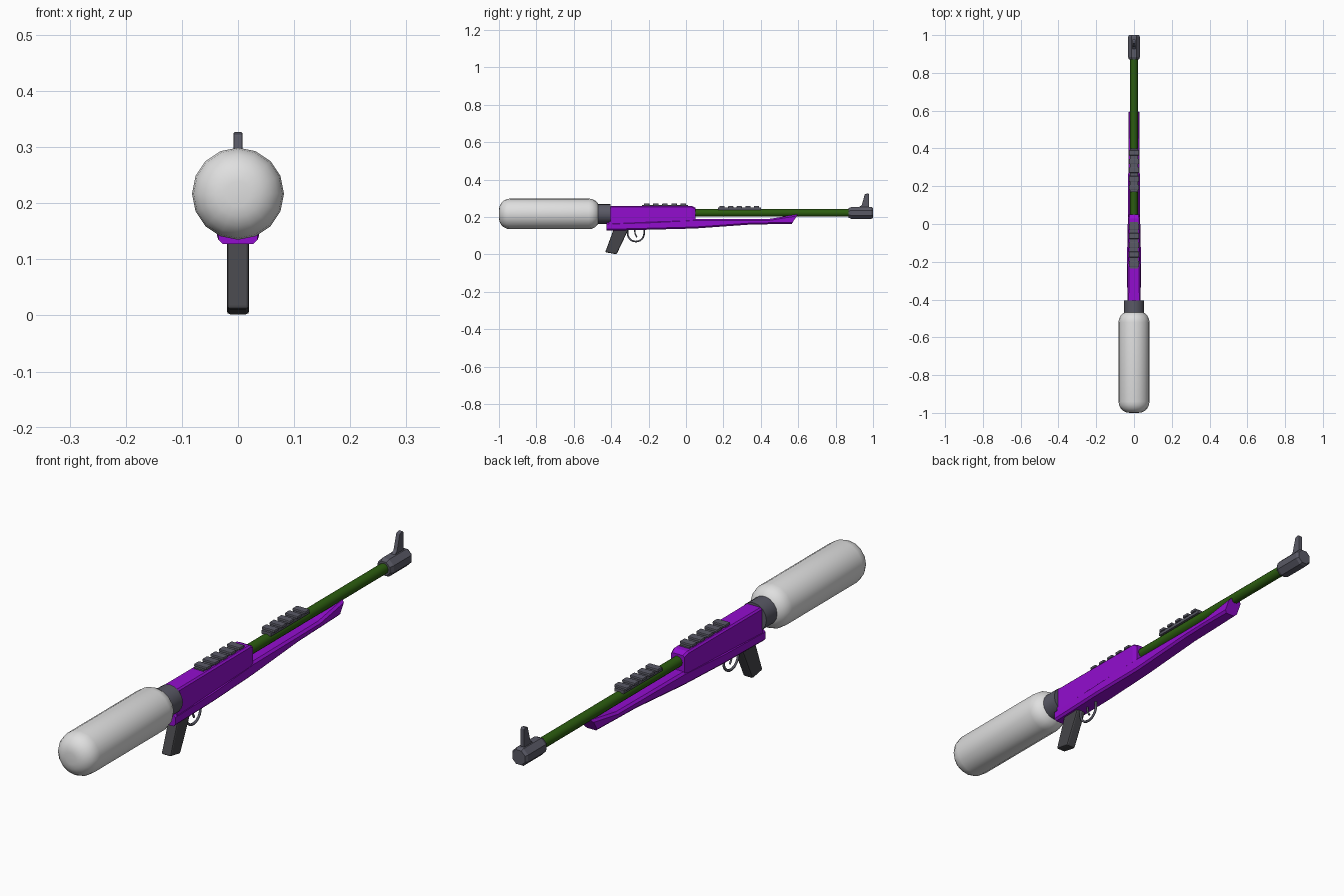
import bpy, bmesh, math
from mathutils import Vector

if "Cube" in bpy.data.objects:
    bpy.data.objects.remove(bpy.data.objects["Cube"])


def material(name, rgb):
    m = bpy.data.materials.new(name)
    m.use_nodes = True
    m.diffuse_color = (*rgb, 1)
    m.node_tree.nodes["Principled BSDF"].inputs["Base Color"].default_value = (*rgb, 1)
    return m


WHITE = material("tank white", (0.74, 0.74, 0.74))
PURPLE = material("purple", (0.29, 0.004, 0.62))
GREEN = material("dark green", (0.025, 0.11, 0.005))
STEEL = material("steel grey", (0.1, 0.1, 0.13))
DARK = material("grip grey", (0.06, 0.06, 0.067))


def loft(name, rings, mat, smooth=None):
    """Skin a series of closed rings and cap both ends."""
    bm = bmesh.new()
    loops = [[bm.verts.new(p) for p in ring] for ring in rings]
    for a, b in zip(loops, loops[1:]):
        for i in range(len(a)):
            j = (i + 1) % len(a)
            bm.faces.new((a[i], a[j], b[j], b[i]))
    bm.faces.new(loops[0])
    bm.faces.new(loops[-1])
    bmesh.ops.recalc_face_normals(bm, faces=bm.faces)
    mesh = bpy.data.meshes.new(name)
    bm.to_mesh(mesh)
    bm.free()
    ob = bpy.data.objects.new(name, mesh)
    bpy.context.collection.objects.link(ob)
    mesh.materials.append(mat)
    if smooth:
        bpy.ops.object.select_all(action="DESELECT")
        bpy.context.view_layer.objects.active = ob
        ob.select_set(True)
        bpy.ops.object.shade_smooth_by_angle(angle=math.radians(smooth))
    return ob


def lathe(name, profile, z, sides, mat, smooth=None, turn=0):
    """Revolve (y, radius) points about a line along y at height z."""
    angles = [2 * math.pi * (i + turn) / sides for i in range(sides)]
    return loft(name, [[(r * math.cos(a), y, z + r * math.sin(a)) for a in angles]
                       for y, r in profile], mat, smooth)


def plate(name, outline, half, mat, bevel=0.0):
    """Extrude a (y, z) side outline across x."""
    ob = loft(name, [[(x, y, z) for y, z in outline] for x in (-half, half)], mat)
    if bevel:
        mod = ob.modifiers.new("edges", "BEVEL")
        mod.width, mod.segments = bevel, 2
    return ob


def box(name, y0, y1, z0, z1, half, mat, bevel=0.0):
    return plate(name, [(y0, z0), (y1, z0), (y1, z1), (y0, z1)], half, mat, bevel)


def section(y, z0, z1, half, cut, lean=0.0):
    """Chamfered cross-section; lean moves the upper edge along y."""
    pts = [(half - cut, z0), (half, z0 + cut), (half, z1 - cut), (half - cut, z1)]
    pts += [(-x, z) for x, z in reversed(pts)]
    return [(x, y + lean * (z - z0) / (z1 - z0), z) for x, z in pts]


# Gas tank with rounded ends, and its neck
R, ROUND = 0.082, 0.06
arc = [(ROUND * (1 - math.sin(t)), R - ROUND * (1 - math.cos(t)))
       for t in [math.pi / 2 * i / 5 for i in range(5, -1, -1)]]
tank = [(-1 + d, r) for d, r in arc] + [(-0.46 - d, r) for d, r in reversed(arc)]
lathe("gas_tank", tank, 0.217, 16, WHITE, 50)
lathe("tank_neck", [(-0.475, 0.053), (-0.405, 0.053)], 0.217, 16, STEEL, 40)

# Receiver with chamfered top edges
loft("receiver", [section(-0.412, 0.15, 0.26, 0.034, 0.006),
                  section(0.03, 0.15, 0.26, 0.032, 0.006),
                  section(0.05, 0.15, 0.25, 0.028, 0.006)], PURPLE)

# Long stock that narrows to a raked tip under the barrel
loft("stock", [section(-0.425, 0.127, 0.17, 0.035, 0.008),
               section(-0.18, 0.133, 0.178, 0.037, 0.008),
               section(0.05, 0.139, 0.19, 0.032, 0.008),
               section(0.33, 0.159, 0.19, 0.03, 0.008),
               section(0.45, 0.162, 0.191, 0.03, 0.008),
               section(0.565, 0.163, 0.215, 0.028, 0.009, 0.033)], PURPLE)

# Barrel and muzzle
lathe("barrel", [(0.03, 0.02), (0.9, 0.02)], 0.222, 12, GREEN, 40)
lathe("muzzle", [(0.87, 0.028), (0.885, 0.035), (0.99, 0.035), (1.0, 0.029)],
      0.222, 8, STEEL, None, 0.5)

# Front sight blade
plate("front_sight", [(0.915, 0.245), (0.978, 0.245), (0.978, 0.322),
                      (0.972, 0.327), (0.956, 0.322), (0.94, 0.265)],
      0.008, STEEL, 0.002)

# Two accessory rails with cross teeth
for name, start, length, z in (("receiver_rail", -0.235, 0.245, 0.252),
                               ("barrel_rail", 0.17, 0.23, 0.238)):
    box(name, start, start + length, z, z + 0.013, 0.02, STEEL)
    step = length / 5
    for i in range(5):
        y = start + step * (i + 0.2)
        box(name + "_tooth", y, y + step * 0.6, z + 0.01, z + 0.021, 0.027, STEEL, 0.003)

# Pistol grip
plate("grip", [(-0.385, 0.14), (-0.305, 0.14), (-0.371, 0.001), (-0.432, 0.012)],
      0.02, DARK, 0.006)


# Trigger guard and trigger as bent rods
def rod(name, points, radius, mat):
    cu = bpy.data.curves.new(name, "CURVE")
    cu.dimensions = "3D"
    cu.bevel_depth, cu.bevel_resolution, cu.use_fill_caps = radius, 1, True
    sp = cu.splines.new("POLY")
    sp.points.add(len(points) - 1)
    for p, (y, z) in zip(sp.points, points):
        p.co = (0, y, z, 1)
    cu.materials.append(mat)
    ob = bpy.data.objects.new(name, cu)
    bpy.context.collection.objects.link(ob)


bow = [(-0.268 + 0.044 * math.cos(a), 0.112 + 0.043 * math.sin(a))
       for a in [-math.pi * i / 12 for i in range(13)]]
rod("trigger_guard", [(-0.224, 0.135)] + bow + [(-0.312, 0.135)], 0.005, STEEL)
rod("trigger", [(-0.275, 0.135), (-0.272, 0.11), (-0.262, 0.092)], 0.004, STEEL)
